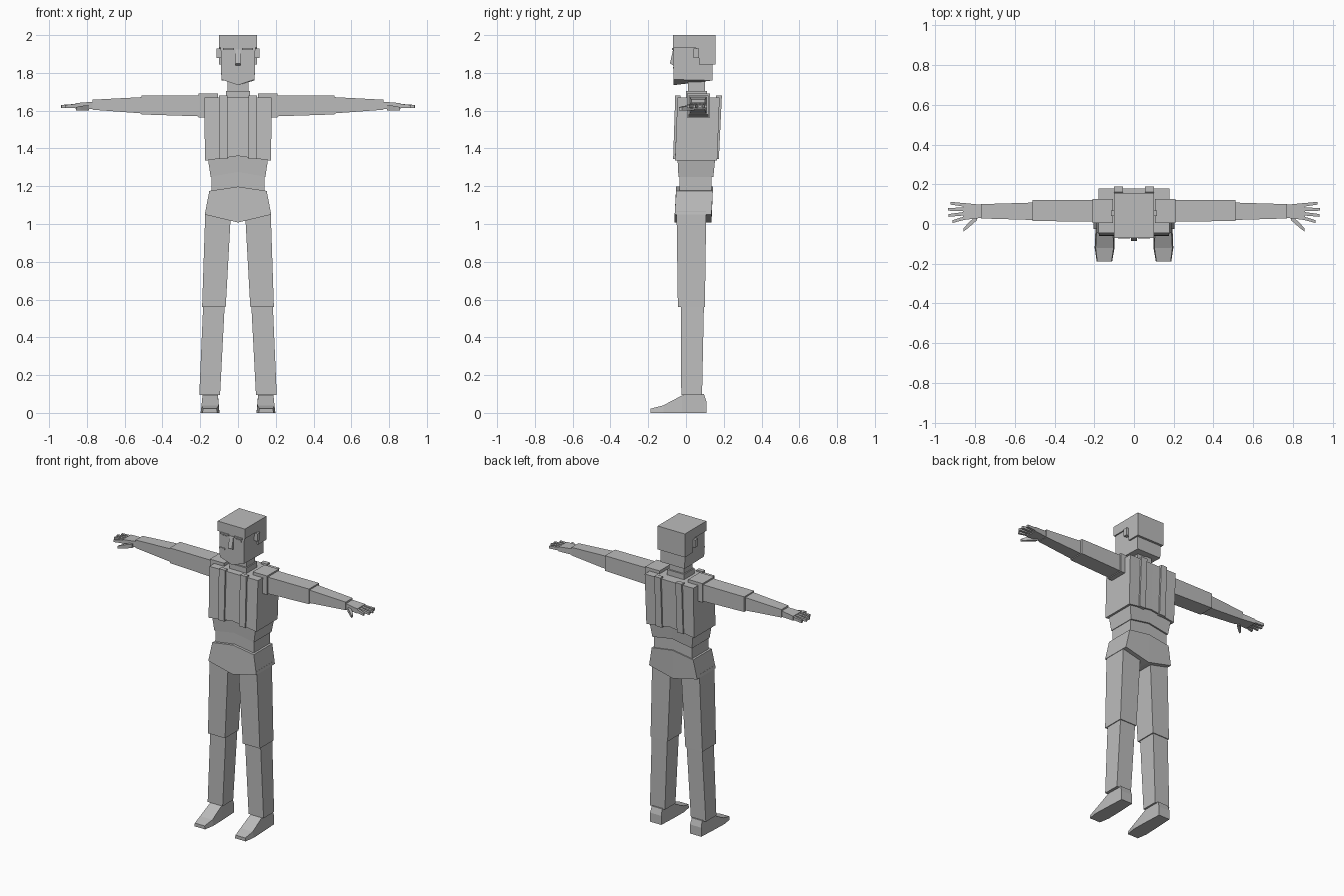
import bpy
import bmesh

cube = bpy.data.objects.get("Cube")
if cube:
    bpy.data.objects.remove(cube, do_unlink=True)

# One plain grey for the whole figure
GREY = (0.5, 0.5, 0.5, 1.0)
grey = bpy.data.materials.new("plain_grey")
grey.use_nodes = True
grey.diffuse_color = GREY
grey.node_tree.nodes["Principled BSDF"].inputs["Base Color"].default_value = GREY


def loft(name, rings):
    """Skin a row of equal-sized point rings and cap both ends."""
    bm = bmesh.new()
    loops = [[bm.verts.new(p) for p in ring] for ring in rings]
    n = len(loops[0])
    for a, b in zip(loops, loops[1:]):
        for i in range(n):
            j = (i + 1) % n
            bm.faces.new((a[i], a[j], b[j], b[i]))
    bm.faces.new(loops[0])
    bm.faces.new(loops[-1])
    bmesh.ops.recalc_face_normals(bm, faces=bm.faces)
    mesh = bpy.data.meshes.new(name)
    bm.to_mesh(mesh)
    bm.free()
    mesh.materials.append(grey)
    obj = bpy.data.objects.new(name, mesh)
    bpy.context.collection.objects.link(obj)
    return obj


def ring_z(z, x0, x1, y0, y1):
    return [(x0, y0, z), (x1, y0, z), (x1, y1, z), (x0, y1, z)]


def ring_x(x, y0, y1, z0, z1):
    return [(x, y0, z0), (x, y1, z0), (x, y1, z1), (x, y0, z1)]


def box(name, x, y, z):
    return loft(name, [ring_z(z[0], *x, *y), ring_z(z[1], *x, *y)])


def band(name, w, y_top, y_low, top, low, low_back=None):
    """Body band folded on the centre line: w, top and low are pairs
    (top/bottom half width, then side/centre heights)."""
    back = low_back or low

    def section(s, k):
        return [(s * w[1], y_low[0], low[k]), (s * w[1], y_low[1], back[k]),
                (s * w[0], y_top[1], top[k]), (s * w[0], y_top[0], top[k])]
    return loft(name, [section(-1, 0), section(0, 1), section(1, 0)])


def side_extrude(name, x0, x1, profile):
    return loft(name, [[(x, y, z) for y, z in profile] for x in (x0, x1)])


# Head, hair and neck
band("head", (0.092, 0.088), (-0.065, 0.14), (-0.065, 0.14),
     (1.95, 1.95), (1.765, 1.735), (1.76, 1.76))
side_extrude("hair_cap", -0.1, 0.1,
             [(-0.07, 2.0), (0.155, 2.0), (0.155, 1.845), (0.07, 1.845),
              (0.07, 1.905), (0.05, 1.935), (-0.07, 1.935)])
box("neck", (-0.055, 0.055), (0.01, 0.1), (1.69, 1.78))
box("neck_base", (-0.063, 0.063), (0.0, 0.11), (1.65, 1.705))

# Face details
side_extrude("nose", -0.014, 0.014,
             [(-0.06, 1.925), (-0.068, 1.925), (-0.085, 1.85), (-0.06, 1.835)])
box("mouth", (-0.09, -0.05), (-0.07, -0.06), (1.822, 1.832))

# Torso, belly, waist and hips
band("chest", (0.178, 0.175), (-0.045, 0.178), (-0.058, 0.165),
     (1.67, 1.67), (1.335, 1.36))
band("belly", (0.16, 0.145), (-0.045, 0.155), (-0.04, 0.145),
     (1.35, 1.37), (1.25, 1.275))
band("waist", (0.14, 0.14), (-0.035, 0.135), (-0.035, 0.135),
     (1.27, 1.29), (1.15, 1.18))
band("hips", (0.152, 0.176), (-0.052, 0.142), (-0.06, 0.135),
     (1.175, 1.198), (1.05, 1.008))

for side, s in (("left", 1), ("right", -1)):
    # Ear and brow
    box(side + "_ear", (s * 0.085, s * 0.115), (0.04, 0.068), (1.88, 1.93))
    box(side + "_brow", (s * 0.02, s * 0.08), (-0.073, -0.06), (1.922, 1.932))
    box(side + "_eye", (s * 0.03, s * 0.07), (-0.067, -0.06), (1.902, 1.915))

    # Vertical straps on the chest and the back
    for place, top, low in (("front", (-0.057, -0.03), (-0.068, -0.04)),
                            ("back", (0.16, 0.19), (0.15, 0.174))):
        loft(side + "_" + place + "_strap",
             [ring_z(1.345, s * 0.055, s * 0.1, *low),
              ring_z(1.68, s * 0.055, s * 0.1, *top)])

    # Shoulder and arm
    box(side + "_shoulder", (s * 0.105, s * 0.21), (0.005, 0.127), (1.565, 1.69))
    loft(side + "_upper_arm", [ring_x(s * 0.2, 0.012, 0.12, 1.57, 1.68),
                               ring_x(s * 0.51, 0.015, 0.12, 1.58, 1.68)])
    loft(side + "_forearm", [ring_x(s * 0.5, 0.02, 0.108, 1.585, 1.672),
                             ring_x(s * 0.77, 0.028, 0.1, 1.605, 1.658)])

    # Hand with four spread fingers and a thumb
    loft(side + "_palm", [ring_x(s * 0.76, 0.032, 0.096, 1.608, 1.648),
                          ring_x(s * 0.86, 0.02, 0.106, 1.61, 1.64)])
    for i in range(4):
        root, tip = 0.032 + i * 0.021, 0.012 + i * 0.031
        reach = (0.915, 0.935, 0.938, 0.925)[i]
        loft(f"{side}_finger_{i + 1}",
             [ring_x(s * 0.845, root - 0.009, root + 0.009, 1.615, 1.637),
              ring_x(s * reach, tip - 0.007, tip + 0.007, 1.614, 1.63)])
    loft(side + "_thumb", [ring_x(s * 0.79, 0.02, 0.045, 1.602, 1.628),
                           ring_x(s * 0.835, -0.02, 0.005, 1.602, 1.625),
                           ring_x(s * 0.858, -0.037, -0.022, 1.602, 1.618)])

    # Leg
    loft(side + "_thigh",
         [ring_z(0.56, s * 0.065, s * 0.19, -0.043, 0.1),
          ring_z(1.07, s * 0.037, s * 0.173, -0.05, 0.107)])
    loft(side + "_shin",
         [ring_z(0.095, s * 0.095, s * 0.205, -0.025, 0.085),
          ring_z(0.58, s * 0.07, s * 0.184, -0.027, 0.095)])

    # Foot, widening from heel to ball and narrowing at the toe
    loft(side + "_foot",
         [[(s * x0, y, 0), (s * x1, y, 0), (s * (x1 - d), y, z), (s * (x0 + d), y, z)]
          for y, z, x0, x1, d in ((0.108, 0.06, 0.105, 0.188, 0.0),
                                  (0.095, 0.1, 0.105, 0.188, 0.004),
                                  (-0.02, 0.093, 0.1, 0.194, 0.006),
                                  (-0.12, 0.04, 0.098, 0.198, 0.005),
                                  (-0.188, 0.022, 0.11, 0.188, 0.003))])
